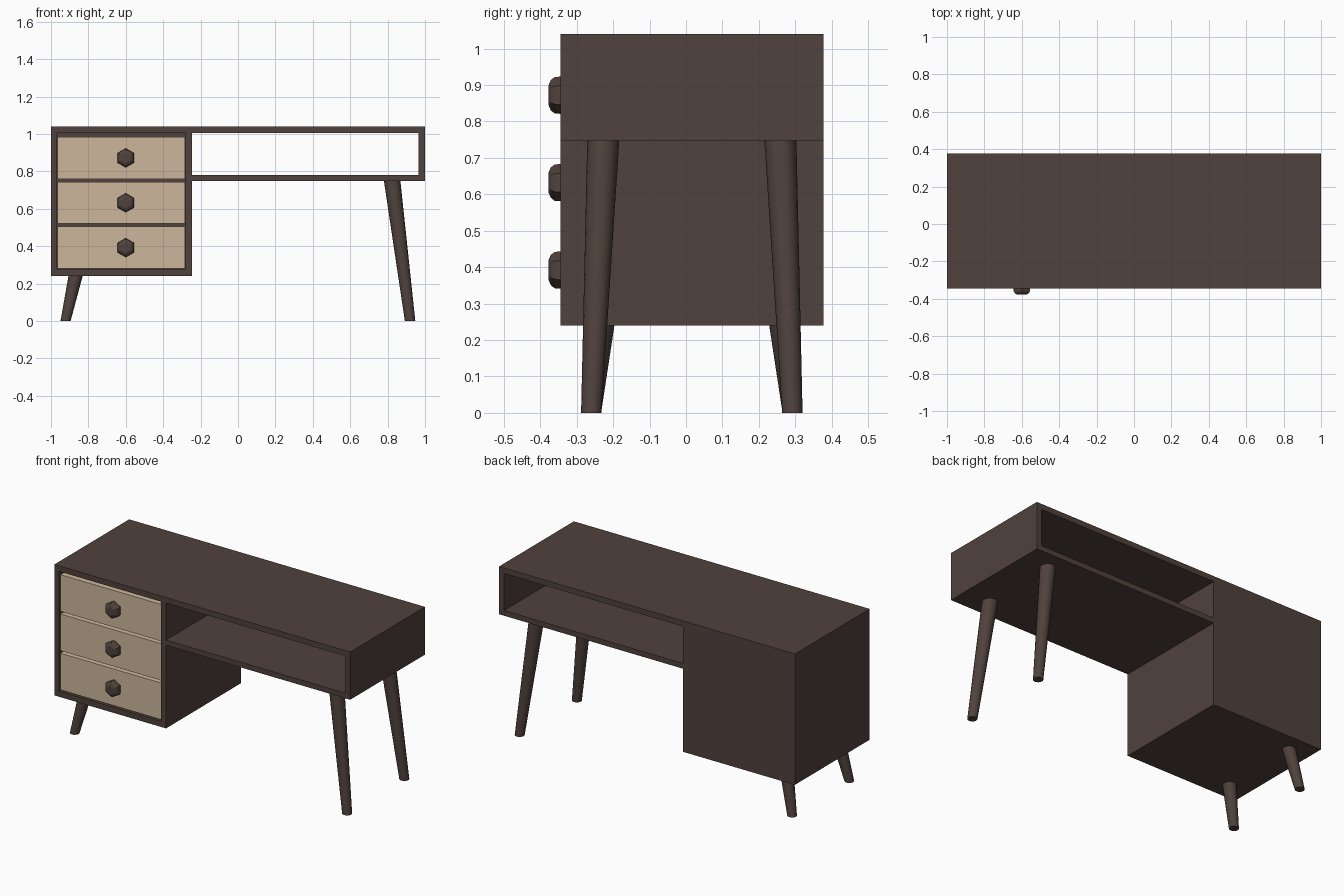
import bpy, bmesh, math
from mathutils import Vector

if "Cube" in bpy.data.objects:
    bpy.data.objects.remove(bpy.data.objects["Cube"])


def material(name, rgb):
    m = bpy.data.materials.new(name)
    m.diffuse_color = (*rgb, 1)
    m.use_nodes = True
    m.node_tree.nodes["Principled BSDF"].inputs["Base Color"].default_value = m.diffuse_color
    return m


WALNUT = material("dark walnut", (0.080, 0.054, 0.046))
BEIGE = material("beige drawer", (0.61, 0.47, 0.33))

Y0, Y1 = -0.345, 0.377          # body front and back
YC = (Y0 + Y1) / 2


def finish(name, bm, mat):
    bmesh.ops.recalc_face_normals(bm, faces=bm.faces)
    me = bpy.data.meshes.new(name)
    bm.to_mesh(me)
    bm.free()
    me.materials.append(mat)
    ob = bpy.data.objects.new(name, me)
    bpy.context.collection.objects.link(ob)
    return ob


def prism(name, profile, y0, y1, mat):
    """Extrude an x-z outline along y."""
    bm = bmesh.new()
    f = bm.faces.new([bm.verts.new((x, y0, z)) for x, z in profile])
    r = bmesh.ops.extrude_face_region(bm, geom=[f])
    for v in r["geom"]:
        if isinstance(v, bmesh.types.BMVert):
            v.co.y = y1
    return finish(name, bm, mat)


def rect(x0, x1, z0, z1):
    return [(x0, z0), (x1, z0), (x1, z1), (x0, z1)]


def lathe(name, rings, sides, mat, turn=0.0):
    """Loft rings of (centre, radius, axis); axis is 'z' or 'y'."""
    bm = bmesh.new()
    loops = []
    for c, r, axis in rings:
        loop = []
        for i in range(sides):
            a = turn + math.tau * i / sides
            u, w = r * math.cos(a), r * math.sin(a)
            off = Vector((u, w, 0)) if axis == 'z' else Vector((u, 0, w))
            loop.append(bm.verts.new(Vector(c) + off))
        loops.append(loop)
    for a, b in zip(loops, loops[1:]):
        for i in range(sides):
            j = (i + 1) % sides
            bm.faces.new((a[i], a[j], b[j], b[i]))
    bm.faces.new(loops[0])
    bm.faces.new(loops[-1])
    return finish(name, bm, mat)


# Desk body: L-shaped block, hollowed for the drawers and the open shelf
body = prism("desk_body", [(-1, 0.24), (-0.245, 0.24), (-0.245, 0.748),
                           (1, 0.748), (1, 1.04), (-1, 1.04)], Y0, Y1, WALNUT)
cutters = [
    prism("drawer_cavity", rect(-0.968, -0.28, 0.274, 1.006), Y0 - 0.1, Y1 - 0.035, WALNUT),
    prism("shelf_opening", rect(-0.245, 0.966, 0.78, 1.006), Y0 - 0.1, Y1 + 0.1, WALNUT),
]
bpy.context.view_layer.objects.active = body
for c in cutters:
    c.hide_render = True
    mod = body.modifiers.new("cut", 'BOOLEAN')
    mod.operation, mod.solver, mod.object = 'DIFFERENCE', 'EXACT', c
    bpy.ops.object.modifier_apply(modifier=mod.name)
    bpy.data.objects.remove(c)

# Drawers with six-sided domed knobs
for i, label in enumerate(("bottom", "middle", "top")):
    z = 0.28 + 0.24 * i
    prism(label + "_drawer", rect(-0.964, -0.284, z, z + 0.224), Y0 + 0.008, Y1 - 0.05, BEIGE)
    kc = (-0.6, z + 0.112)
    rings = [((kc[0], y, kc[1]), r, 'y') for y, r in
             ((Y0 + 0.012, 0.046), (Y0, 0.051), (-0.360, 0.050), (-0.371, 0.042), (-0.377, 0.028))]
    lathe(label + "_knob", rings, 6, WALNUT, math.pi / 6)

# Splayed tapered legs, mirrored front to back
for side, bottom, top in (
        ("left", (-0.922, 0.276, 0, 0.027), (-0.868, 0.250, 0.243, 0.038)),
        ("right", (0.920, 0.276, 0, 0.028), (0.824, 0.243, 0.751, 0.044))):
    for end, s in (("front", -1), ("back", 1)):
        rings = [((x, YC + s * y, z), r, 'z') for x, y, z, r in (bottom, top)]
        leg = lathe(f"{end}_{side}_leg", rings, 16, WALNUT)
        bpy.ops.object.select_all(action='DESELECT')
        leg.select_set(True)
        bpy.context.view_layer.objects.active = leg
        bpy.ops.object.shade_smooth_by_angle(angle=math.radians(35))
